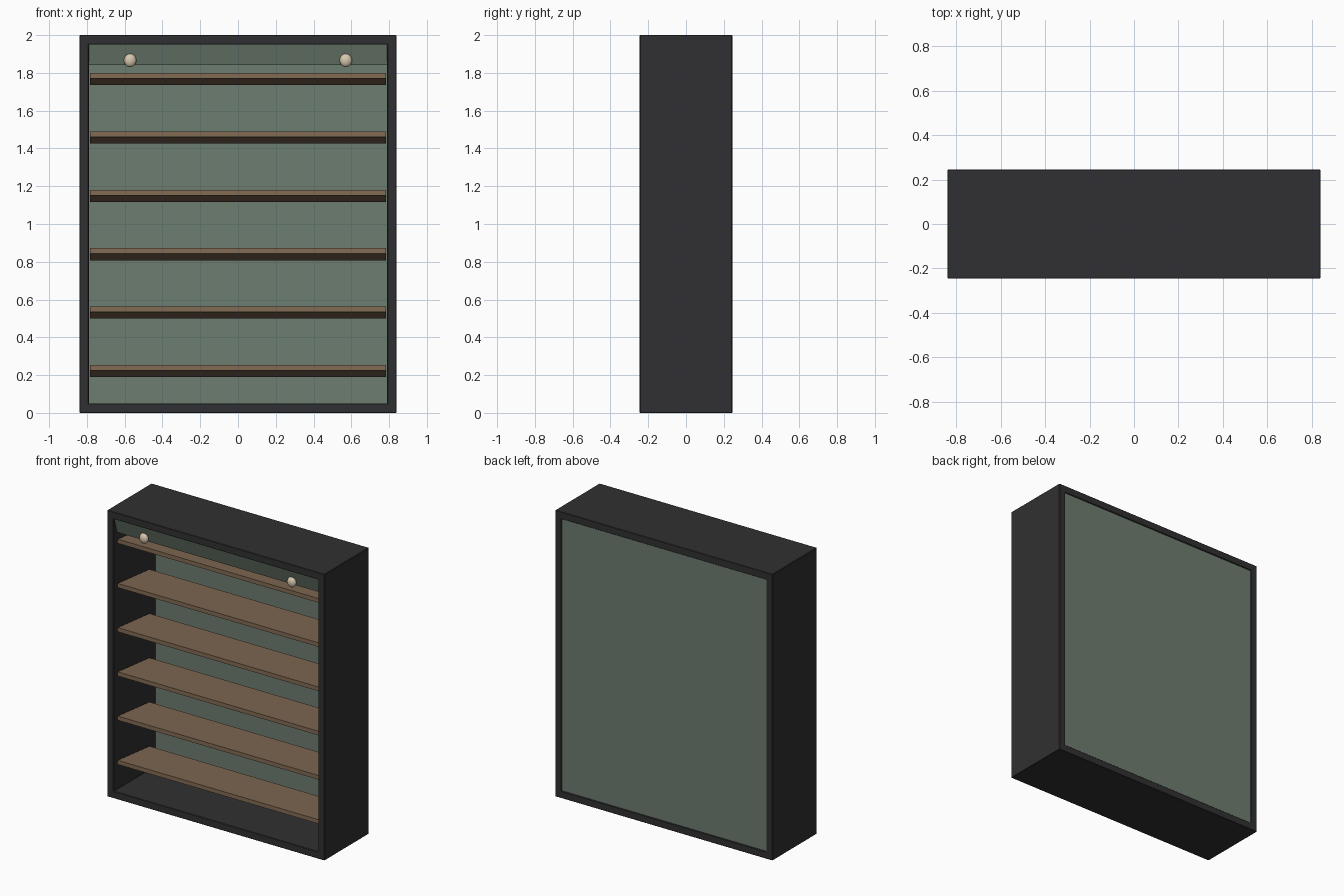
import bpy, bmesh, math
from mathutils import Matrix

if "Cube" in bpy.data.objects:
    bpy.data.objects.remove(bpy.data.objects["Cube"])

W, D, H, T = 0.84, 0.245, 2.0, 0.05   # half width, half depth, height, wall thickness


def material(name, rgb):
    m = bpy.data.materials.new(name)
    m.diffuse_color = (*rgb, 1.0)
    m.use_nodes = True
    m.node_tree.nodes["Principled BSDF"].inputs["Base Color"].default_value = m.diffuse_color
    return m


CHARCOAL = material("charcoal", (0.030, 0.030, 0.032))
GREEN = material("sage green", (0.155, 0.205, 0.160))
WOOD = material("brown wood", (0.225, 0.145, 0.088))
CREAM = material("cream", (0.68, 0.58, 0.43))


def finish(name, bm, mat):
    bmesh.ops.recalc_face_normals(bm, faces=bm.faces)
    me = bpy.data.meshes.new(name)
    bm.to_mesh(me)
    bm.free()
    me.materials.append(mat)
    ob = bpy.data.objects.new(name, me)
    bpy.context.collection.objects.link(ob)
    return ob


def prism(name, profile, half, mat):
    """Extrude a (y, z) profile along x from -half to half."""
    bm = bmesh.new()
    f = bm.faces.new([bm.verts.new((-half, y, z)) for y, z in profile])
    r = bmesh.ops.extrude_face_region(bm, geom=[f])
    verts = [v for v in r["geom"] if isinstance(v, bmesh.types.BMVert)]
    bmesh.ops.translate(bm, verts=verts, vec=(2 * half, 0, 0))
    return finish(name, bm, mat)


# Cabinet frame: rectangular ring running the full depth
bm = bmesh.new()
rings = []
for y in (-D, D):
    for hw, z0, z1 in ((W, 0, H), (W - T, T, H - T)):
        rings.append([bm.verts.new((x, y, z)) for x, z in
                      ((-hw, z0), (hw, z0), (hw, z1), (-hw, z1))])
fo, fi, bo, bi = rings
for a, b in ((fo, fi), (bo, bi), (fo, bo), (fi, bi)):
    for i in range(4):
        j = (i + 1) % 4
        bm.faces.new((a[i], a[j], b[j], b[i]))
frame = finish("cabinet_frame", bm, CHARCOAL)
bev = frame.modifiers.new("edge", "BEVEL")
bev.width, bev.segments = 0.003, 1

# Back panel, set just inside the rear opening
prism("back_panel", [(0.215, T), (0.238, T), (0.238, H - T), (0.215, H - T)], W - T, GREEN)

# Front header board, leaning slightly inwards at the bottom
prism("header_board", [(-0.238, H - T), (-0.205, 1.843), (-0.185, 1.843), (-0.218, H - T)],
      W - T, GREEN)

# Six shelves sloping down towards the back
for k in range(6):
    z = 0.254 + 0.309 * k
    prism(f"shelf_{k + 1}", [(-0.21, z), (-0.21, z - 0.029), (0.14, z - 0.064), (0.14, z - 0.035)],
          0.783, WOOD)

# Round knobs on the header board
for side, x in (("left", -0.571), ("right", 0.571)):
    bm = bmesh.new()
    bmesh.ops.create_uvsphere(bm, u_segments=16, v_segments=10, radius=0.033,
                              matrix=Matrix.Translation((x, -0.222, 1.866))
                              @ Matrix.Diagonal((1, 0.68, 1.08, 1)))
    bmesh.ops.create_cone(bm, cap_ends=True, segments=16, radius1=0.022, radius2=0.022, depth=0.02,
                          matrix=Matrix.Translation((x, -0.208, 1.858))
                          @ Matrix.Rotation(math.pi / 2, 4, "X"))
    knob = finish(f"{side}_knob", bm, CREAM)
    for p in knob.data.polygons:
        p.use_smooth = len(p.vertices) <= 4
